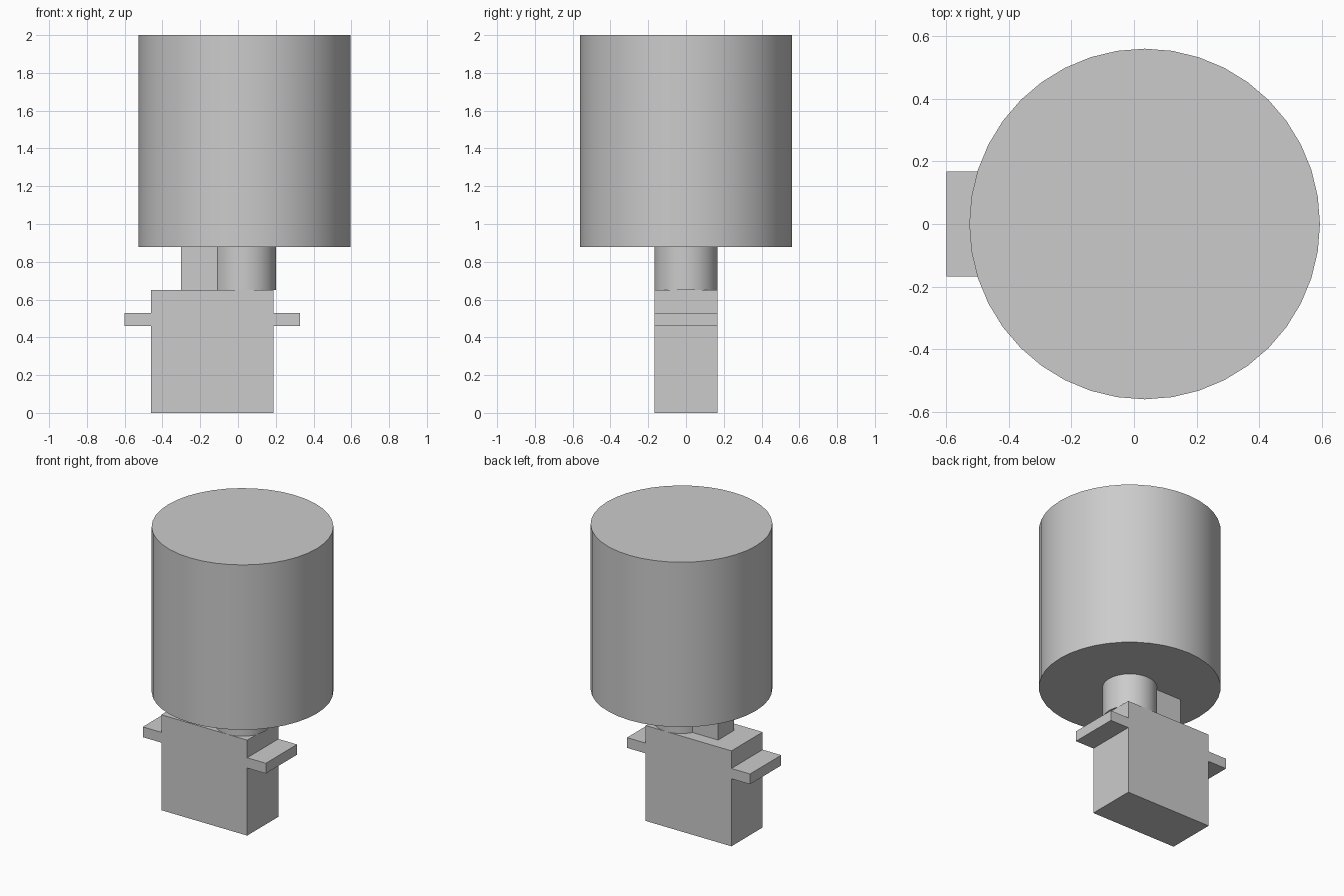
import bpy
import math

if "Cube" in bpy.data.objects:
    bpy.data.objects.remove(bpy.data.objects["Cube"], do_unlink=True)

GREY = (0.6, 0.6, 0.6, 1.0)
grey = bpy.data.materials.new("light_grey")
grey.use_nodes = True
grey.diffuse_color = GREY
grey.node_tree.nodes["Principled BSDF"].inputs["Base Color"].default_value = GREY


def finish(name):
    obj = bpy.context.object
    obj.name = name
    obj.data.materials.append(grey)
    return obj


def box(name, x0, x1, half_depth, z0, z1):
    """Box spanning the given x and z ranges, centred on y = 0."""
    bpy.ops.mesh.primitive_cube_add(size=1, location=((x0 + x1) / 2, 0, (z0 + z1) / 2))
    bpy.context.object.scale = (x1 - x0, 2 * half_depth, z1 - z0)
    bpy.ops.object.transform_apply(location=False, rotation=False, scale=True)
    return finish(name)


def drum(name, radius, z0, z1):
    """Smooth upright cylinder on the output shaft axis."""
    bpy.ops.mesh.primitive_cylinder_add(vertices=40, radius=radius, depth=z1 - z0,
                                        location=(SHAFT_X, 0, (z0 + z1) / 2))
    bpy.ops.object.shade_smooth_by_angle(angle=math.radians(30))
    return finish(name)


SHAFT_X = 0.034
DEPTH = 0.168
BODY_LEFT, BODY_RIGHT = -0.46, 0.187
BODY_TOP, DRUM_BASE = 0.65, 0.877
EAR = 0.14

# Motor case with a mounting ear on each end
box("motor_body", BODY_LEFT, BODY_RIGHT, DEPTH, 0, BODY_TOP)
box("mounting_ear_right", BODY_LEFT - EAR, BODY_LEFT, DEPTH, 0.46, 0.53)
box("mounting_ear_left", BODY_RIGHT, BODY_RIGHT + EAR, DEPTH, 0.46, 0.53)

# Gear housing: round boss and the narrow block beside it
drum("gear_boss", DEPTH, BODY_TOP, DRUM_BASE)
box("gear_block", -0.302, SHAFT_X, 0.086, BODY_TOP, DRUM_BASE)

# Large drum on top
drum("top_drum", 0.561, DRUM_BASE, 2.0)
